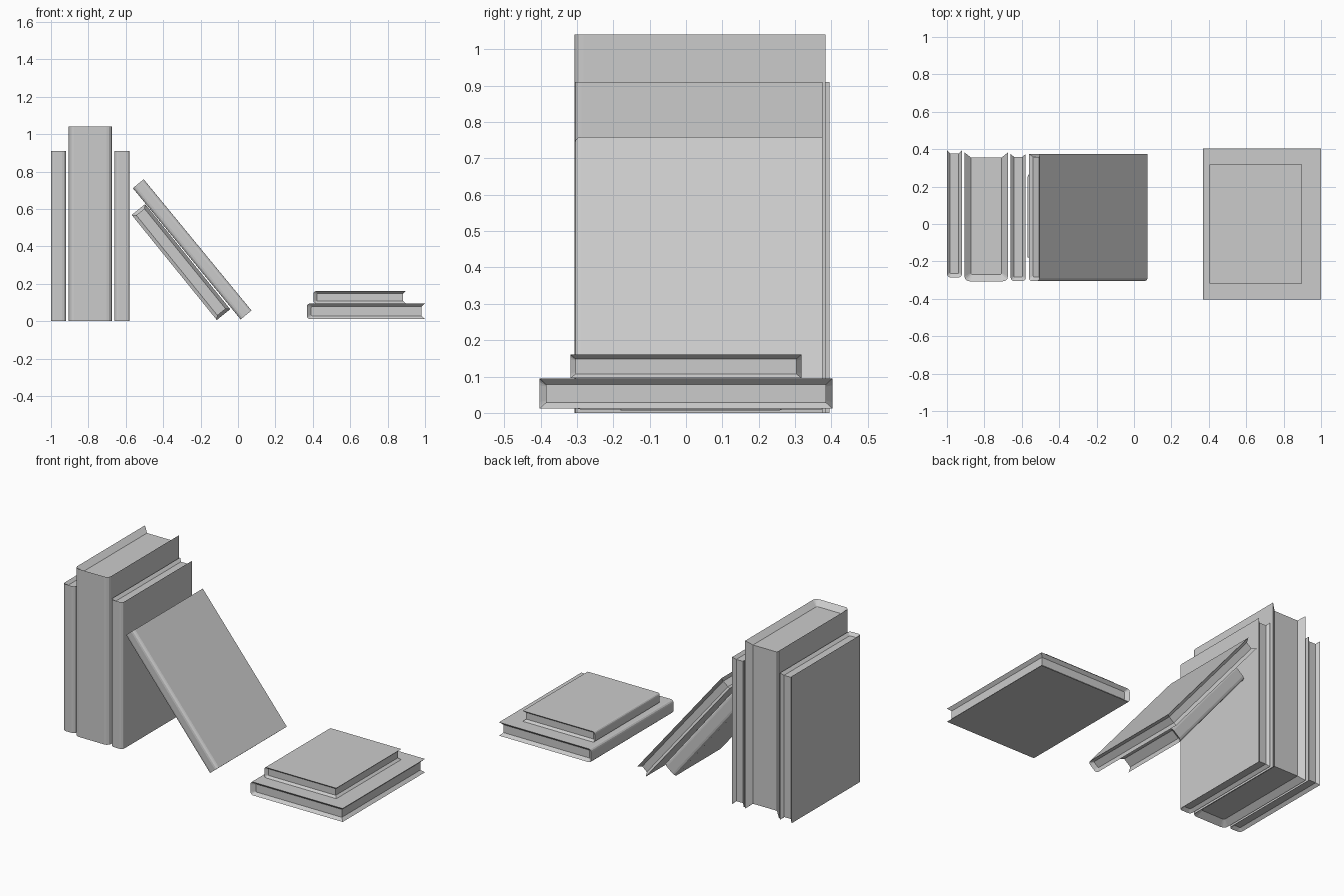
import bpy, bmesh, math
from mathutils import Matrix, Vector

cube = bpy.data.objects.get("Cube")
if cube:
    bpy.data.objects.remove(cube, do_unlink=True)

grey = bpy.data.materials.new("plain_grey")
grey.use_nodes = True
grey.diffuse_color = (0.6, 0.6, 0.6, 1)
grey.node_tree.nodes["Principled BSDF"].inputs["Base Color"].default_value = (0.6, 0.6, 0.6, 1)


def outline(half, back, front, rx, ry, steps=3):
    """C-shaped plan of a book: back edge, rounded spine corners, back edge."""
    left = [(-half, back)]
    for i in range(steps + 1):
        a = math.pi / 2 * i / steps
        left.append((-half + rx * (1 - math.cos(a)), front + ry * (1 - math.sin(a))))
    return left + [(-x, y) for x, y in reversed(left)]


def book(name, thick, depth, height, cover, inset, corner, centre, rotation):
    """Covers and spine tapering inward to a recessed page block."""
    half, d, h = thick / 2, depth / 2, height / 2
    outer = outline(half, d, -d, corner, corner * 0.85)
    inner = outline(half - cover, d - inset, -d + inset * 1.3, corner * 0.3, corner * 0.3)
    bm = bmesh.new()
    rings = []
    for plan, z in ((inner, -h + inset), (outer, -h), (outer, h), (inner, h - inset)):
        rings.append([bm.verts.new((x, y, z)) for x, y in plan])
    # covers, spine and sloping rims at head and tail
    for a, b in zip(rings, rings[1:]):
        for i in range(len(outer) - 1):
            bm.faces.new((a[i], a[i + 1], b[i + 1], b[i]))
    # page block: tail, head and fore edge with its two sloping cover rims
    tail, low, high, head = rings
    bm.faces.new(tail)
    bm.faces.new(head)
    for i in (0, -1):
        bm.faces.new((tail[i], low[i], high[i], head[i]))
    bm.faces.new((tail[0], tail[-1], head[-1], head[0]))
    bmesh.ops.recalc_face_normals(bm, faces=bm.faces)
    mesh = bpy.data.meshes.new(name)
    bm.to_mesh(mesh)
    bm.free()
    mesh.materials.append(grey)
    obj = bpy.data.objects.new(name, mesh)
    obj.matrix_world = Matrix.Translation(Vector(centre)) @ rotation
    bpy.context.collection.objects.link(obj)


upright = Matrix.Identity(4)
lying = Matrix(((0, 1, 0, 0), (0, 0, 1, 0), (1, 0, 0, 0), (0, 0, 0, 1)))
lean = Matrix.Rotation(math.radians(-39.4), 4, 'Y')
lean_reversed = Matrix.Rotation(math.radians(-39), 4, 'Y') @ Matrix.Rotation(math.pi, 4, 'Z')

# standing row
book("left_upright_book", 0.08, 0.68, 0.91, 0.017, 0.016, 0.02, (-0.96, 0.054, 0.455), upright)
book("thick_upright_book", 0.232, 0.69, 1.04, 0.034, 0.028, 0.03, (-0.79, 0.038, 0.52), upright)
book("right_upright_book", 0.08, 0.68, 0.91, 0.017, 0.016, 0.02, (-0.619, 0.035, 0.455), upright)
# leaning pair
book("upper_leaning_book", 0.075, 0.68, 0.908, 0.017, 0.016, 0.02, (-0.245, 0.035, 0.384), lean)
book("lower_leaning_book", 0.092, 0.45, 0.723, 0.018, 0.017, 0.02, (-0.305, 0.045, 0.316), lean_reversed)
# lying pair
book("lower_lying_book", 0.083, 0.632, 0.806, 0.017, 0.018, 0.018, (0.684, 0, 0.053), lying)
book("upper_lying_book", 0.065, 0.494, 0.636, 0.012, 0.014, 0.014, (0.65, 0, 0.128), lying)
